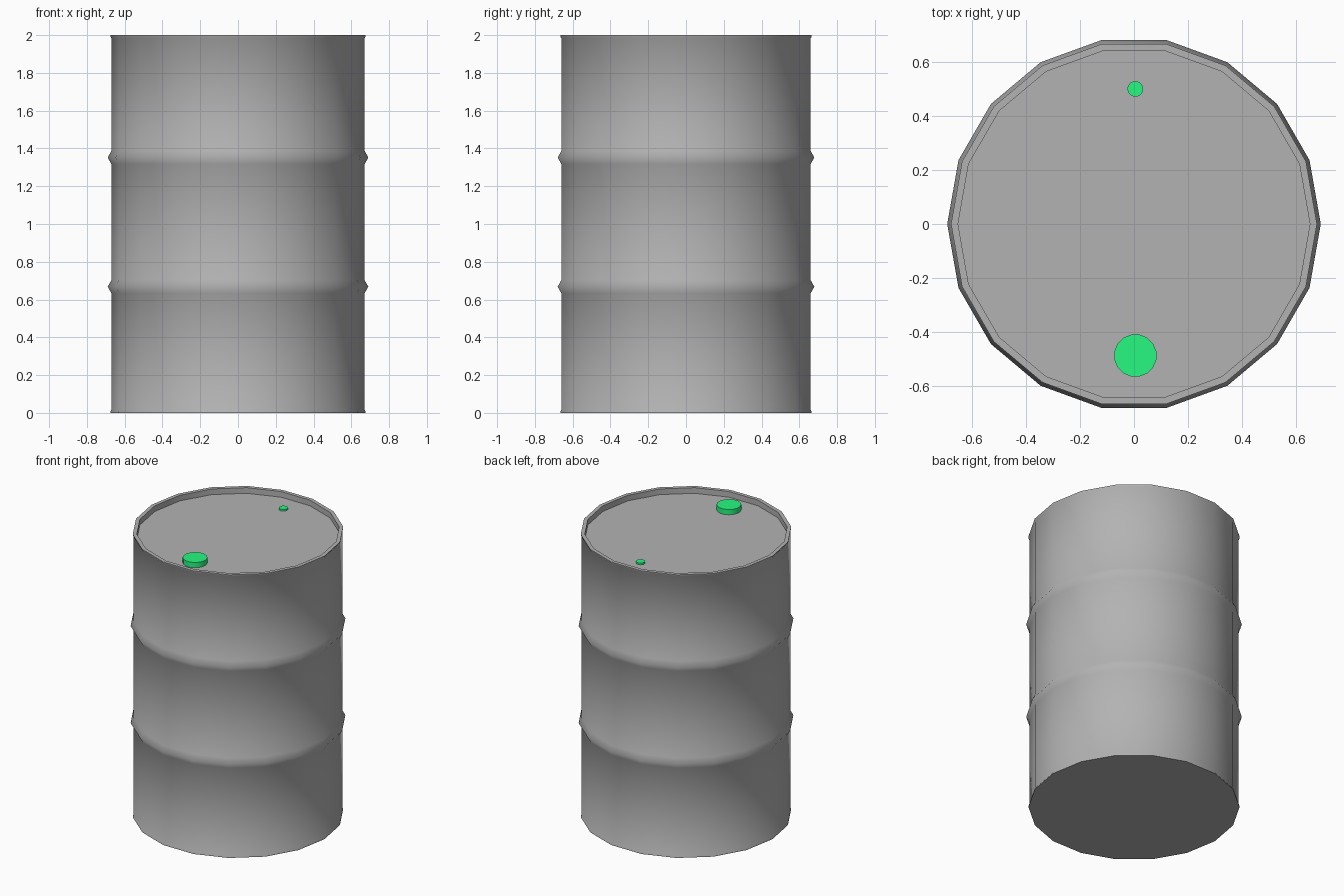
import bpy, bmesh
from math import cos, sin, pi, radians

if "Cube" in bpy.data.objects:
    bpy.data.objects.remove(bpy.data.objects["Cube"])


def material(name, color):
    mat = bpy.data.materials.new(name)
    mat.diffuse_color = (*color, 1)
    mat.use_nodes = True
    mat.node_tree.nodes["Principled BSDF"].inputs["Base Color"].default_value = mat.diffuse_color
    return mat


def lathe(name, profile, sides, mat, center=(0, 0), start=0.0):
    """Revolve an (r, z) profile about z and close both ends with a flat face."""
    bm = bmesh.new()
    rings = []
    for r, z in profile:
        rings.append([bm.verts.new((center[0] + r * cos(start + 2 * pi * i / sides),
                                    center[1] + r * sin(start + 2 * pi * i / sides), z))
                      for i in range(sides)])
    for a, b in zip(rings, rings[1:]):
        for i in range(sides):
            j = (i + 1) % sides
            bm.faces.new((a[i], a[j], b[j], b[i]))
    bm.faces.new(rings[0][::-1])
    bm.faces.new(rings[-1])
    bmesh.ops.recalc_face_normals(bm, faces=bm.faces[:])
    mesh = bpy.data.meshes.new(name)
    bm.to_mesh(mesh)
    bm.free()
    mesh.materials.append(mat)
    obj = bpy.data.objects.new(name, mesh)
    bpy.context.collection.objects.link(obj)
    bpy.ops.object.select_all(action='DESELECT')
    obj.select_set(True)
    bpy.context.view_layer.objects.active = obj
    bpy.ops.object.shade_smooth_by_angle(angle=radians(65))
    return obj


def hoop(z, r=0.67, bulge=0.69):
    """Raised rolling hoop as profile points."""
    return [(r, z - 0.035), (bulge, z), (r, z + 0.035)]


green = material("green", (0.02, 0.94, 0.22))
steel = material("dark_grey", (0.45, 0.45, 0.45))

# Drum: bottom lip, two hoops, top lip, recessed lid
LID = 1.96
drum_profile = ([(0.675, 0), (0.675, 0.008), (0.67, 0.016)]
                + hoop(0.668) + hoop(1.352)
                + [(0.67, 1.984), (0.676, 1.992), (0.676, 2.0), (0.65, 2.0), (0.65, LID)])
lathe("drum_body", drum_profile, 18, steel)

# Large and small bung caps on the lid
lathe("large_cap", [(0.079, LID), (0.079, 1.997)], 16, green, (0.005, -0.486), pi / 16)
lathe("small_cap", [(0.029, LID), (0.029, 1.972)], 16, green, (0.005, 0.499), pi / 16)
